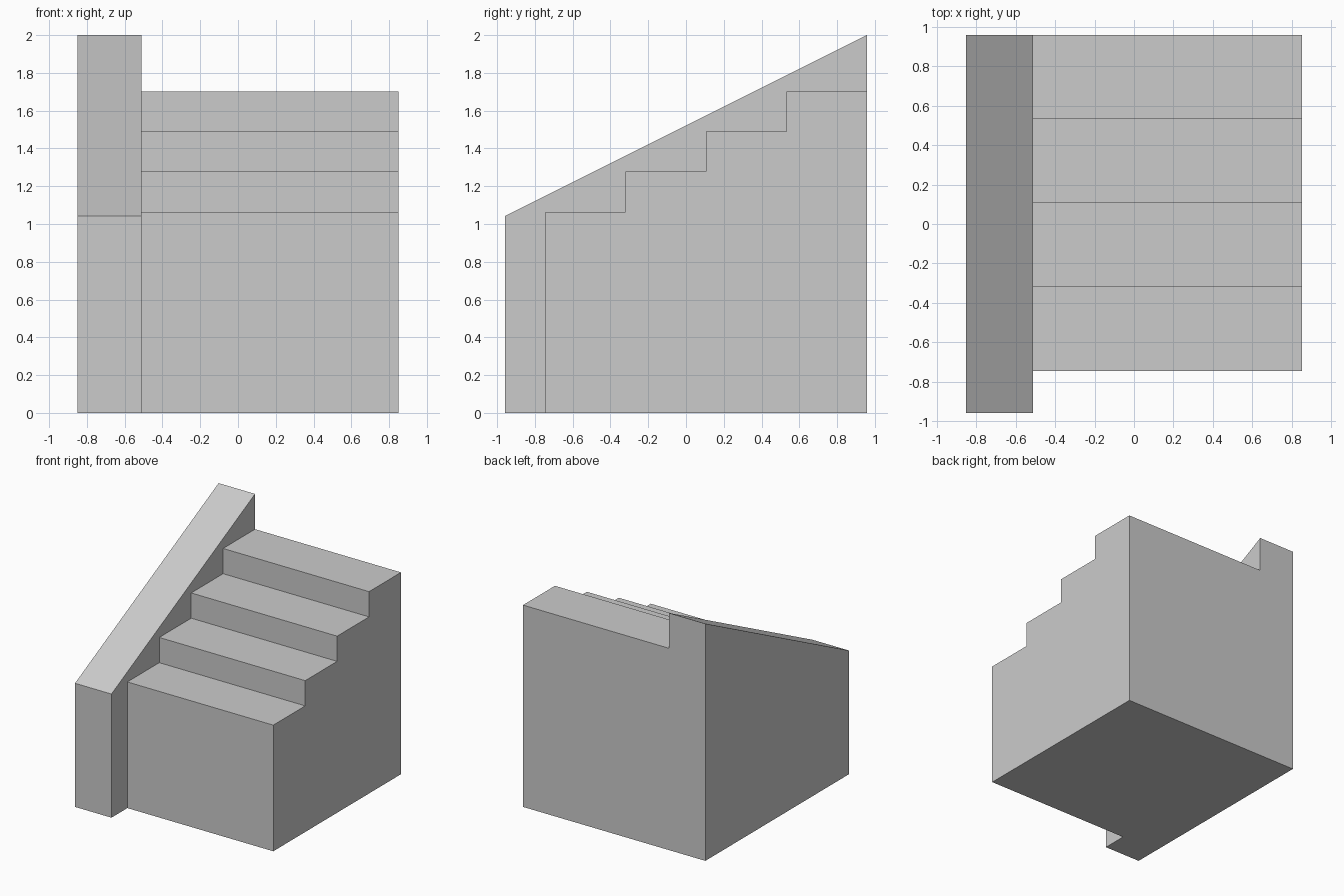
import bpy
import bmesh

cube = bpy.data.objects.get("Cube")
if cube:
    bpy.data.objects.remove(cube, do_unlink=True)

# One plain grey for the whole model
GREY = (0.6, 0.6, 0.6, 1)
stone = bpy.data.materials.new("stone_grey")
stone.use_nodes = True
stone.diffuse_color = GREY
stone.node_tree.nodes["Principled BSDF"].inputs["Base Color"].default_value = GREY


def extrude_profile(name, profile, x0, x1):
    """Extrude a (y, z) side profile from x0 to x1."""
    bm = bmesh.new()
    face = bm.faces.new([bm.verts.new((x0, y, z)) for y, z in profile])
    result = bmesh.ops.extrude_face_region(bm, geom=[face])
    moved = [v for v in result["geom"] if isinstance(v, bmesh.types.BMVert)]
    bmesh.ops.translate(bm, verts=moved, vec=(x1 - x0, 0, 0))
    bmesh.ops.recalc_face_normals(bm, faces=bm.faces)
    mesh = bpy.data.meshes.new(name)
    bm.to_mesh(mesh)
    bm.free()
    mesh.materials.append(stone)
    obj = bpy.data.objects.new(name, mesh)
    bpy.context.collection.objects.link(obj)
    return obj


SIDE, JOINT, BACK = 0.851, -0.511, 0.957
FRONT, RUN = -0.745, 0.4255
BASE, RISE, STEPS = 1.064, 0.2128, 4

# Solid flight of steps
steps = [(BACK, 0), (FRONT, 0)]
for i in range(STEPS):
    y, z = FRONT + i * RUN, BASE + i * RISE
    steps += [(y, z), (y + RUN, z)]
extrude_profile("steps", steps, JOINT, SIDE)

# Sloping side wall
wall = [(-BACK, 0), (BACK, 0), (BACK, 2), (-BACK, 1.043)]
extrude_profile("side_wall", wall, -SIDE, JOINT)
